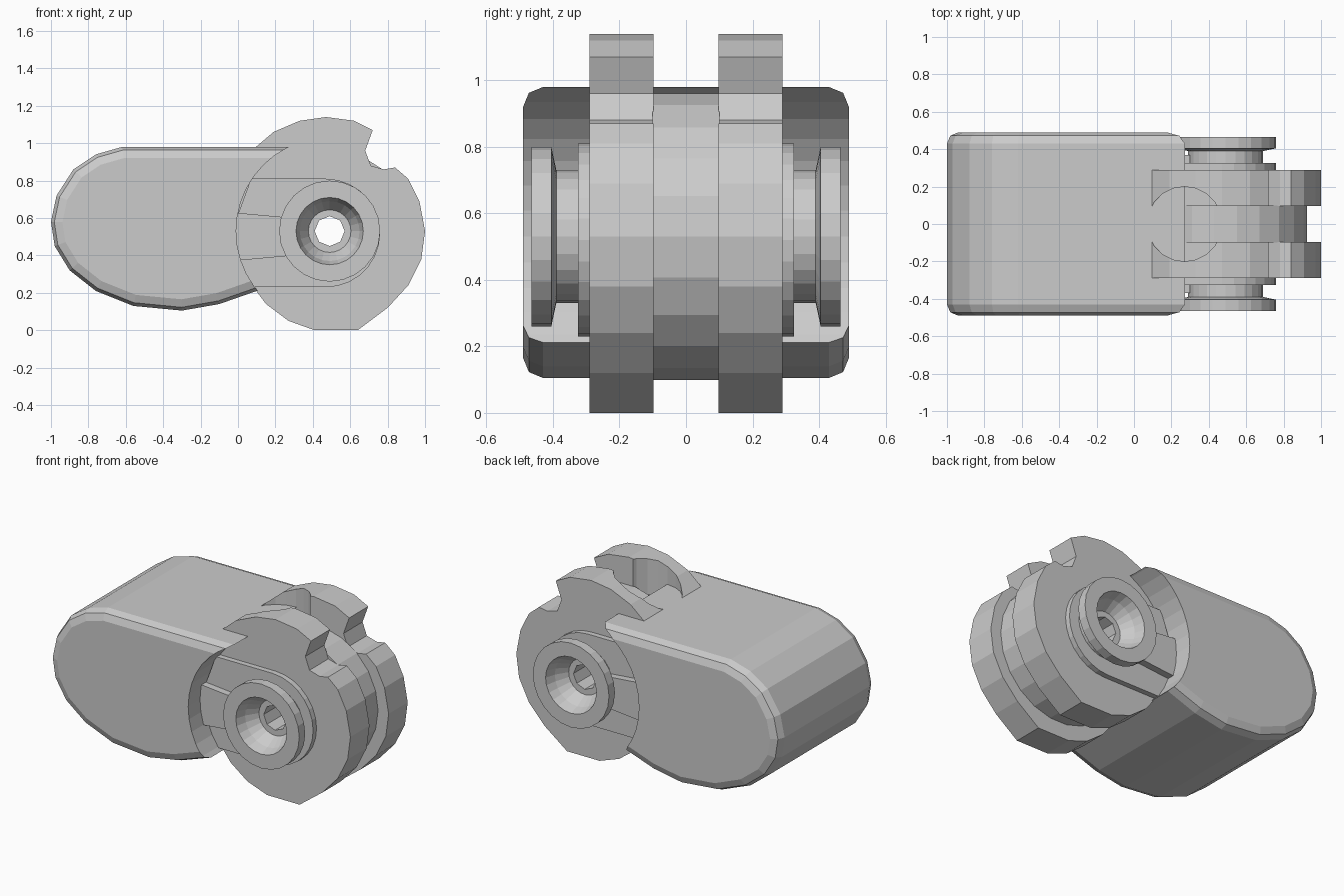
import bpy, bmesh
from math import sin, cos, pi

if "Cube" in bpy.data.objects:
    bpy.data.objects.remove(bpy.data.objects["Cube"])

AX, AZ = 0.49, 0.53  # pivot axis


def finish(name, bm):
    bmesh.ops.recalc_face_normals(bm, faces=bm.faces)
    me = bpy.data.meshes.new(name)
    bm.to_mesh(me)
    bm.free()
    ob = bpy.data.objects.new(name, me)
    bpy.context.collection.objects.link(ob)
    return ob


def prism(name, pts, y0, y1):
    bm = bmesh.new()
    a = [bm.verts.new((x, y0, z)) for x, z in pts]
    b = [bm.verts.new((x, y1, z)) for x, z in pts]
    bm.faces.new(a)
    bm.faces.new(b[::-1])
    n = len(pts)
    for i in range(n):
        j = (i + 1) % n
        bm.faces.new((a[i], b[i], b[j], a[j]))
    return finish(name, bm)


def arc(r, n, a0=0, a1=2 * pi, closed=True, cx=AX, cz=AZ):
    d = n if closed else n - 1
    return [(cx + r * cos(a0 + (a1 - a0) * i / d),
             cz + r * sin(a0 + (a1 - a0) * i / d)) for i in range(n)]


def lathe(name, prof, n):
    bm = bmesh.new()
    rings = [[bm.verts.new((x, y, z)) for x, z in arc(r, n)] for r, y in prof]
    for k in range(len(rings)):
        p, q = rings[k], rings[(k + 1) % len(rings)]
        for i in range(n):
            j = (i + 1) % n
            bm.faces.new((p[i], p[j], q[j], q[i]))
    return finish(name, bm)


def apply(ob, kind, **kw):
    m = ob.modifiers.new(kind, kind)
    for k, v in kw.items():
        setattr(m, k, v)
    bpy.context.view_layer.objects.active = ob
    bpy.ops.object.modifier_apply(modifier=m.name)


def cut(ob, cutter):
    apply(ob, 'BOOLEAN', operation='DIFFERENCE', solver='EXACT', object=cutter)
    bpy.data.objects.remove(cutter)


def mirror(ob):
    apply(ob, 'MIRROR', use_axis=(False, True, False))


def hole():
    return prism("hole_cutter", arc(0.08, 8), -0.6, 0.6)


# Main body: rounded nose, bevelled sides, scooped around the pivot
outline = [(0.45, 0.98), (-0.45, 0.98), (-0.62, 0.98), (-0.76, 0.94), (-0.88, 0.86),
           (-0.97, 0.72), (-1.0, 0.58), (-0.98, 0.45), (-0.9, 0.32), (-0.76, 0.21),
           (-0.56, 0.13), (-0.3, 0.105), (-0.1, 0.14), (0.1, 0.21), (0.45, 0.3)]
body = prism("body", outline, -0.49, 0.49)
apply(body, 'BEVEL', width=0.06, segments=2, limit_method='ANGLE', angle_limit=0.9)
cut(body, prism("scoop_cutter", arc(0.5, 40), -0.6, 0.6))

# Twin notched discs
disc_outline = [(0.72, 1.07), (0.68, 0.96), (0.71, 0.88), (0.78, 0.86), (0.84, 0.87),
                (0.91, 0.81), (0.97, 0.69), (1.0, 0.53), (0.98, 0.38), (0.91, 0.24),
                (0.8, 0.12), (0.64, 0.0), (0.41, 0.0), (0.27, 0.05), (0.15, 0.14),
                (0.03, 0.3), (-0.03, 0.5), (-0.02, 0.75), (0.06, 0.95), (0.19, 1.06),
                (0.33, 1.12), (0.47, 1.14), (0.62, 1.12)]
discs = prism("discs", disc_outline, 0.097, 0.29)
bm = bmesh.new()
bmesh.ops.create_cone(bm, cap_ends=True, segments=20, radius1=0.2, radius2=0.2, depth=0.5)
bmesh.ops.translate(bm, verts=bm.verts, vec=(0.27, 0, 1.15))
cut(discs, finish("relief_cutter", bm))
cut(discs, hole())
mirror(discs)

# Core between the discs
core = prism("core", arc(0.435, 22), -0.1, 0.1)
cut(core, hole())

# Raised side plates with a straight run into the body
plate = prism("side_plates", arc(0.29, 15, -pi / 2, pi / 2, False, AX - 0.02, 0.52)
              + [(0.07, 0.81), (0.0, 0.62), (0.0, 0.42), (0.06, 0.23)], 0.28, 0.325)
cut(plate, hole())
mirror(plate)

# Arms joining the body to the hubs
arms = prism("hub_arms", [(-0.03, 0.63), (0.3, 0.6), (0.3, 0.4), (-0.03, 0.37)], 0.31, 0.37)
mirror(arms)

# Flanged hubs with conical recess
hubs = lathe("hubs", [(0.08, 0.27), (0.16, 0.4), (0.18, 0.465), (0.27, 0.465),
                      (0.27, 0.405), (0.2, 0.39), (0.2, 0.27)], 24)
mirror(hubs)
